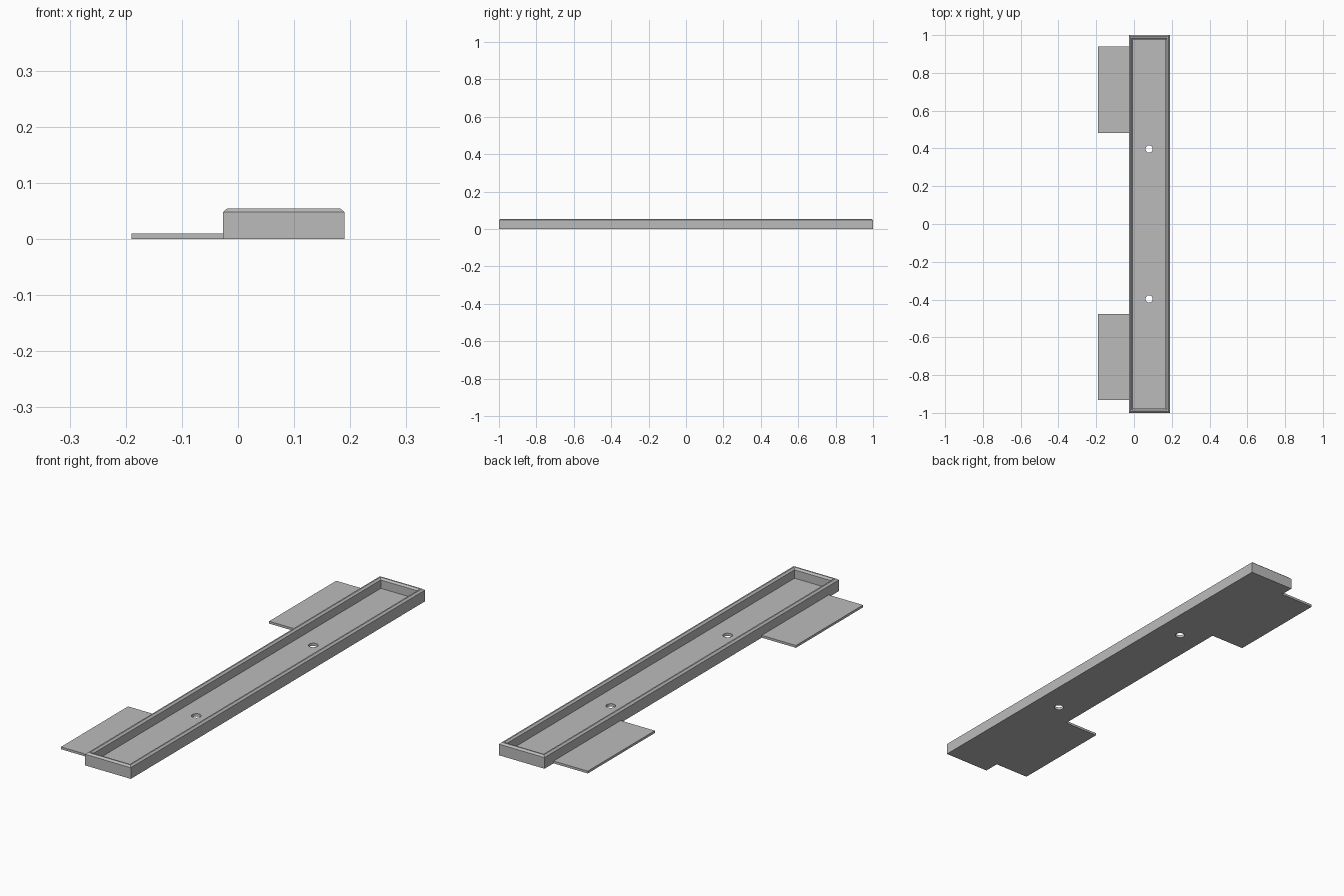
import bpy, bmesh
from mathutils import Matrix

cube = bpy.data.objects.get("Cube")
if cube:
    bpy.data.objects.remove(cube, do_unlink=True)

grey = bpy.data.materials.new("plain_grey")
grey.use_nodes = True
grey.diffuse_color = (0.5, 0.5, 0.5, 1)
grey.node_tree.nodes["Principled BSDF"].inputs["Base Color"].default_value = (0.5, 0.5, 0.5, 1)


def finish(name, bm):
    bmesh.ops.recalc_face_normals(bm, faces=bm.faces)
    mesh = bpy.data.meshes.new(name)
    bm.to_mesh(mesh)
    bm.free()
    mesh.materials.append(grey)
    obj = bpy.data.objects.new(name, mesh)
    bpy.context.collection.objects.link(obj)
    return obj


def box(name, x0, x1, y0, y1, z0, z1):
    bm = bmesh.new()
    place = Matrix.Translation(((x0 + x1) / 2, (y0 + y1) / 2, (z0 + z1) / 2))
    bmesh.ops.create_cube(bm, size=1, matrix=place @ Matrix.Diagonal((x1 - x0, y1 - y0, z1 - z0, 1)))
    return finish(name, bm)


# Tray: rectangular rings of (inset, height) from the base, over the rim, to the floor
LEFT, RIGHT, END = -0.027, 0.19, 1.0
profile = [(0, 0), (0, 0.048), (0.008, 0.055), (0.014, 0.055), (0.022, 0.048), (0.022, 0.012)]
bm = bmesh.new()
rings = []
for inset, z in profile:
    x0, x1, y = LEFT + inset, RIGHT - inset, END - inset
    rings.append([bm.verts.new((px, py, z)) for px, py in ((x0, -y), (x1, -y), (x1, y), (x0, y))])
for low, high in zip(rings, rings[1:]):
    for i in range(4):
        j = (i + 1) % 4
        bm.faces.new((low[i], low[j], high[j], high[i]))
bm.faces.new(rings[0][::-1])
bm.faces.new(rings[-1])
tray = finish("tray", bm)

# Two screw holes through the tray floor
bm = bmesh.new()
for y in (-0.397, 0.397):
    bmesh.ops.create_cone(bm, cap_ends=True, segments=32, radius1=0.019, radius2=0.019,
                          depth=0.1, matrix=Matrix.Translation((0.08, y, 0)))
cutter = finish("hole_cutter", bm)
cutter.hide_render = True
cutter.hide_viewport = True
cut = tray.modifiers.new("screw_holes", "BOOLEAN")
cut.operation = "DIFFERENCE"
cut.solver = "EXACT"
cut.object = cutter

# Thin mounting tabs along the right side
box("front_tab", -0.19, LEFT, -0.932, -0.476, 0, 0.01)
box("back_tab", -0.19, LEFT, 0.483, 0.939, 0, 0.01)
